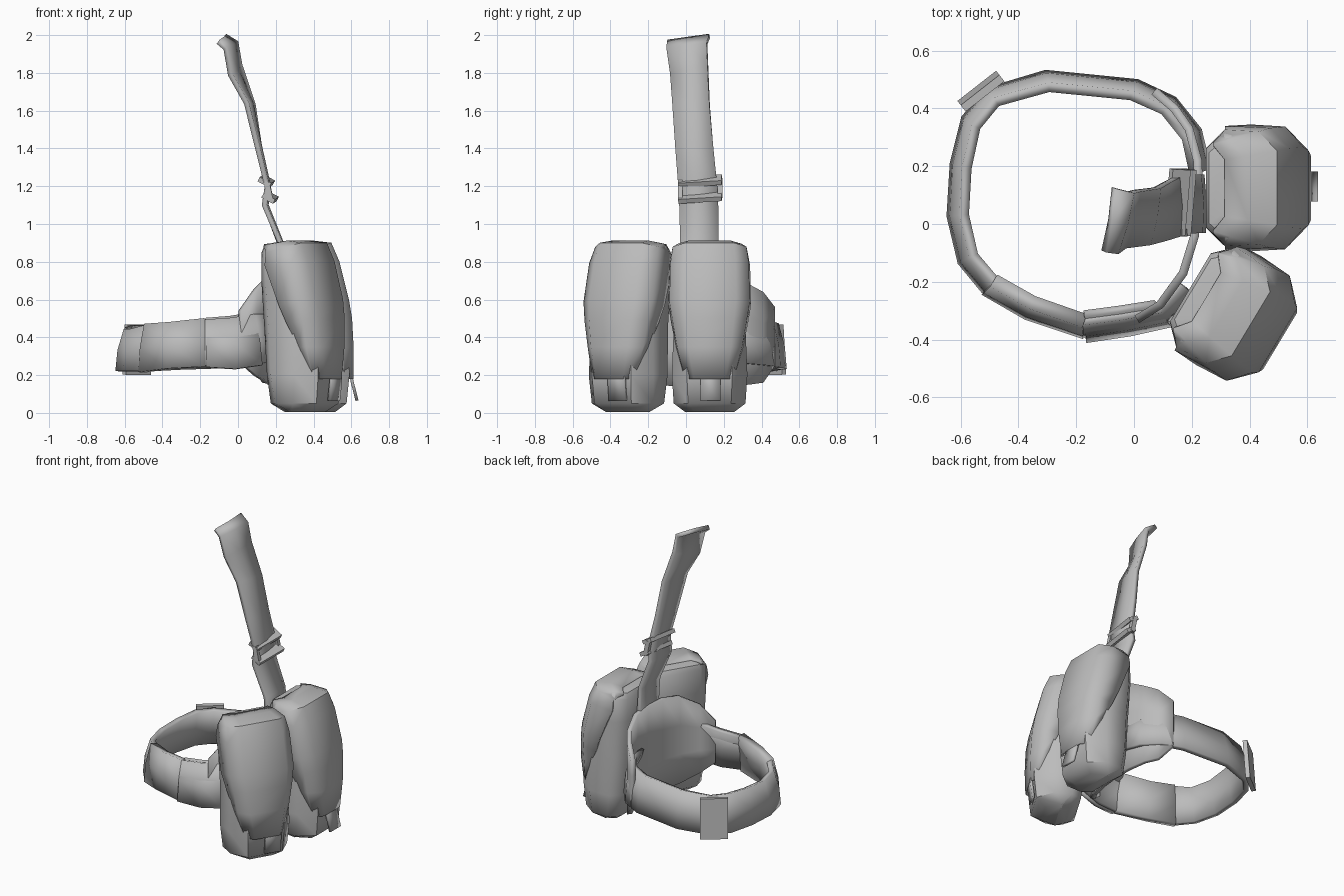
import bpy, bmesh, math
from mathutils import Vector, Matrix

if "Cube" in bpy.data.objects:
    bpy.data.objects.remove(bpy.data.objects["Cube"], do_unlink=True)

fabric = bpy.data.materials.new("grey_fabric")
fabric.use_nodes = True
GREY = (0.5, 0.5, 0.5, 1)
fabric.diffuse_color = GREY
fabric.node_tree.nodes["Principled BSDF"].inputs["Base Color"].default_value = GREY


def grid(name, rows, thick=0, wrap=False, mat=Matrix(), angle=50):
    """Skin rows of points; wrap closes each row and caps the ends."""
    bm = bmesh.new()
    vs = [[bm.verts.new(mat @ Vector(p)) for p in row] for row in rows]
    n = len(rows[0])
    for a, b in zip(vs, vs[1:]):
        for i in range(n if wrap else n - 1):
            j = (i + 1) % n
            bm.faces.new((a[i], a[j], b[j], b[i]))
    if wrap:
        bm.faces.new(vs[0])
        bm.faces.new(vs[-1])
    bmesh.ops.recalc_face_normals(bm, faces=bm.faces)
    me = bpy.data.meshes.new(name)
    bm.to_mesh(me)
    bm.free()
    ob = bpy.data.objects.new(name, me)
    bpy.context.collection.objects.link(ob)
    me.materials.append(fabric)
    if thick:
        mod = ob.modifiers.new("thickness", 'SOLIDIFY')
        mod.thickness, mod.offset = thick, 0
    bpy.ops.object.select_all(action='DESELECT')
    ob.select_set(True)
    bpy.context.view_layer.objects.active = ob
    bpy.ops.object.shade_smooth_by_angle(angle=math.radians(angle))


def box(name, mat, sx, sy, sz):
    x, y, z = sx / 2, sy / 2, sz / 2
    grid(name, [[(-x, -y, k), (x, -y, k), (x, y, k), (-x, y, k)] for k in (-z, z)],
         wrap=True, mat=mat, angle=30)


def place(x, y, z, yaw=0, pitch=0, roll=0):
    return (Matrix.Translation((x, y, z)) @ Matrix.Rotation(math.radians(yaw), 4, 'Z')
            @ Matrix.Rotation(math.radians(pitch), 4, 'Y')
            @ Matrix.Rotation(math.radians(roll), 4, 'X'))


# Pouch: local x points outward, local y is the width
BODY = [(0.005, .13, -.06, .09), (0.05, .19, -.12, .15), (0.2, .2, -.14, .165),
        (0.45, .19, -.16, .155), (0.7, .198, -.175, .12), (0.85, .195, -.175, .075),
        (0.885, .175, -.165, .05), (0.895, .13, -.12, .02)]
# Flap: z, front depth, half width, wing depth, wing drop
FLAP = [(.895, -.11, .15, -.15, .02), (.905, -.03, .17, -.13, .04), (.895, .065, .195, -.11, .05),
        (.8, .105, .207, -.11, .02), (.6, .155, .212, -.02, .03), (.5, .172, .195, .02, .03),
        (.35, .18, .17, .08, 0), (.18, .18, .125, .14, 0)]


def pouch(name, mat, tab_y, tab_end):
    rows = []
    for z, w, b, f in BODY:
        half = [(b, w * .7), (b + .06, w), (f - .1, w), (f, w * .6)]
        rows.append([(d, u, z) for d, u in half] + [(d, -u, z) for d, u in reversed(half)])
    grid(name + "_body", rows, wrap=True, mat=mat)
    rows = []
    for z, d, w, wing, drop in FLAP:
        half = [(wing, w, z - drop), (max(d - .06, wing), w * .97, z - drop * .4), (d, w * .65, z)]
        rows.append(half + [(x, -y, k) for x, y, k in reversed(half)])
    grid(name + "_flap", rows, thick=.015, mat=mat)
    # Closing tab below the flap
    grid(name + "_tab", [[(x, tab_y + s * .052, z) for s in (-1, 1)]
                         for x, z in ((.17, .24), (.178, .17), (tab_end, .065))],
         thick=.016, mat=mat)


pouch("rear_pouch", place(.425, .125, 0), .005, .205)
pouch("front_pouch", place(.345, -.31, 0, -31), .04, .165)

# Curved backing panel: (x, y, bottom, top)
PANEL = [(.01, -.33, .27, .54), (.09, -.28, .2, .65), (.17, -.17, .15, .73), (.21, -.04, .14, .75),
         (.225, .1, .14, .75), (.22, .22, .14, .74), (.19, .33, .15, .68), (.14, .4, .16, .64),
         (.07, .46, .25, .56)]
grid("backing_panel", [[(x, y, b + (t - b) * k / 3) for k in range(4)] for x, y, b, t in PANEL],
     thick=.03)

# Leg strap: (x, y, bottom, top)
LEG = [(.18, -.22, .27, .52), (.1, -.31, .26, .52), (-.03, -.335, .24, .5), (-.17, -.355, .25, .49),
       (-.36, -.29, .24, .47), (-.5, -.21, .22, .46), (-.575, -.12, .22, .44), (-.61, .03, .22, .44),
       (-.6, .2, .22, .45), (-.565, .35, .22, .46), (-.49, .44, .22, .46), (-.3, .495, .23, .47),
       (0, .465, .24, .48), (.12, .41, .25, .49), (.2, .31, .26, .5), (.23, .18, .27, .5)]


def band(name, pts, thick, lean, grow=0):
    rows = []
    for x, y, b, t in pts:
        out = Vector((x + .2, y - .07)).normalized()
        rows.append([(x + out.x * s * lean, y + out.y * s * lean, z)
                     for s, z in ((1, b - grow), (.5, (b + t) / 2), (-1, t + grow))])
    grid(name, rows, thick=thick)


band("leg_strap", LEG, .035, .022)
band("leg_strap_sleeve", LEG[3:6], .05, .02, .006)
band("leg_strap_end", LEG[1:4], .025, .045, .008)

# Leg strap buckle
box("leg_buckle", place(-.53, .46, .335, 38, 0, 4), .17, .028, .265)

# Hanging strap: (x, y, z) of the front edge, then of the rear edge
HANG = [((-.105, -.095, 1.965), (-.07, .125, 1.995)), ((-.065, -.1, 1.93), (-.01, .11, 1.96)),
        ((-.04, -.08, 1.79), (.01, .115, 1.84)), ((.045, -.07, 1.64), (.08, .125, 1.63)),
        ((.105, -.055, 1.4), (.115, .145, 1.4)), ((.155, -.04, 1.2), (.155, .165, 1.2)),
        ((.14, -.035, 1.1), (.145, .17, 1.1)), ((.225, -.03, .9), (.22, .17, .9)),
        ((.235, -.03, .75), (.23, .17, .75)), ((.235, -.03, .6), (.23, .17, .6))]
grid("hanging_strap", [[a, (Vector(a) + Vector(b)) / 2 + Vector((.006, 0, 0)), b] for a, b in HANG],
     thick=.028)

# Buckle on the hanging strap: two tilted bars and side posts
for name, z, x in (("upper", 1.228, .15), ("lower", 1.142, .17)):
    box("strap_buckle_%s_bar" % name, place(x, .075, z, -3, 28, 4), .07, .23, .026)
for name, y, z in (("front", -.03, 1.18), ("rear", .18, 1.19)):
    box("strap_buckle_%s_post" % name, place(.16, y, z, 0, -12), .03, .025, .1)
